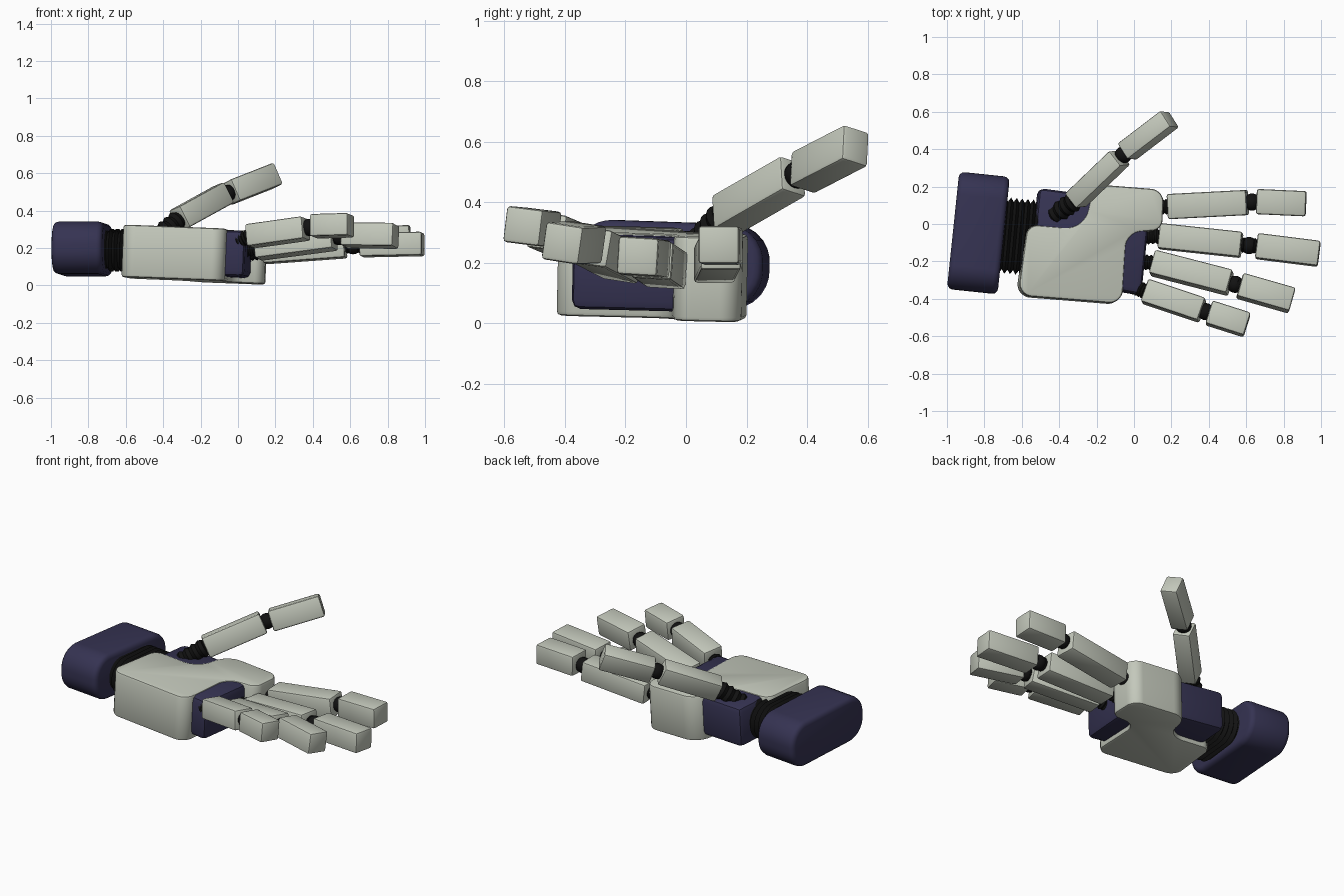
import bpy, bmesh
from math import pi, sin, cos, radians
from mathutils import Matrix, Vector

cube = bpy.data.objects.get("Cube")
if cube:
    bpy.data.objects.remove(cube, do_unlink=True)


def material(name, rgb, rough=0.6):
    m = bpy.data.materials.new(name)
    m.use_nodes = True
    m.diffuse_color = (*rgb, 1)
    node = m.node_tree.nodes["Principled BSDF"]
    node.inputs["Base Color"].default_value = (*rgb, 1)
    node.inputs["Roughness"].default_value = rough
    return m


SHELL = material("pale grey green", (0.55, 0.58, 0.50))
NAVY = material("dark navy", (0.036, 0.033, 0.085))
RUBBER = material("black rubber", (0.006, 0.006, 0.006))


def finish(bm, name, matrix, mat, bevel=0, segments=2):
    """Bevel the sharp edges and turn the bmesh into a placed object."""
    bmesh.ops.recalc_face_normals(bm, faces=bm.faces)
    if bevel:
        sharp = [e for e in bm.edges if e.calc_face_angle(0) > 0.6]
        bmesh.ops.bevel(bm, geom=sharp, offset=bevel, segments=segments,
                        profile=0.5, affect='EDGES', clamp_overlap=True)
    me = bpy.data.meshes.new(name)
    bm.to_mesh(me)
    bm.free()
    me.materials.append(mat)
    ob = bpy.data.objects.new(name, me)
    bpy.context.collection.objects.link(ob)
    ob.matrix_world = matrix
    bpy.ops.object.select_all(action='DESELECT')
    ob.select_set(True)
    bpy.context.view_layer.objects.active = ob
    bpy.ops.object.shade_smooth_by_angle(angle=radians(35))
    return ob


def fillet(corners, steps=7):
    """Round a polygon of (x, y, radius) corners."""
    out = []
    for i, (x, y, r) in enumerate(corners):
        p = Vector((x, y))
        a = (Vector(corners[i - 1][:2]) - p).normalized()
        b = (Vector(corners[(i + 1) % len(corners)][:2]) - p).normalized()
        half = a.angle(b) / 2
        centre = p + (a + b).normalized() * (r / sin(half))
        reach = r * cos(half) / sin(half)
        v0, v1 = p + a * reach - centre, p + b * reach - centre
        for k in range(steps + 1):
            out.append(centre + v0.lerp(v1, k / steps).normalized() * r)
    return out


def prism(name, outline, depth, matrix, mat, bevel, segments=2):
    """Extrude a flat outline symmetrically along local z."""
    bm = bmesh.new()
    low = [bm.verts.new((x, y, -depth / 2)) for x, y in outline]
    face = bm.faces.new(low)
    ext = bmesh.ops.extrude_face_region(bm, geom=[face], use_keep_orig=True)
    verts = [g for g in ext["geom"] if isinstance(g, bmesh.types.BMVert)]
    bmesh.ops.translate(bm, verts=verts, vec=(0, 0, depth))
    return finish(bm, name, matrix, mat, bevel, segments)


def frame(a, b, tilt=0):
    """Matrix at the middle of a-b, local x along it, local z roughly up."""
    a, b = Vector(a), Vector(b)
    x = (b - a).normalized()
    y = Vector((0, 0, 1)).cross(x).normalized() + Vector((0, 0, tilt))
    y = (y - x * y.dot(x)).normalized()
    m = Matrix((x, y, x.cross(y))).transposed().to_4x4()
    m.translation = (a + b) / 2
    return m, (b - a).length


def block(name, a, b, width, height, tilt=0):
    m, length = frame(a, b, tilt)
    bm = bmesh.new()
    bmesh.ops.create_cube(bm, size=1)
    bmesh.ops.scale(bm, vec=(length, width, height), verts=bm.verts)
    return finish(bm, name, m, SHELL, 0.012)


def bellows(name, a, b, radius, spread=0, ribs=4, sides=20):
    """Ribbed sleeve; spread widens the round section into a stadium."""
    m, length = frame(a, b)
    bm = bmesh.new()
    rings = []
    for i in range(2 * ribs + 1):
        r = radius * (1 if i % 2 else 0.8)
        x = (i / (2 * ribs) - 0.5) * length
        ring = []
        for k in range(sides):
            t = 2 * pi * (k + 0.5) / sides
            shift = spread if cos(t) > 0 else -spread
            ring.append(bm.verts.new((x, r * cos(t) + shift, r * sin(t))))
        rings.append(ring)
    for p, q in zip(rings, rings[1:]):
        for k in range(sides):
            n = (k + 1) % sides
            bm.faces.new((p[k], p[n], q[n], q[k]))
    bm.faces.new(rings[0])
    bm.faces.new(rings[-1])
    return finish(bm, name, m, RUBBER)


def ball(name, centre, radius):
    bm = bmesh.new()
    bmesh.ops.create_uvsphere(bm, u_segments=20, v_segments=12, radius=radius)
    return finish(bm, name, Matrix.Translation(centre), RUBBER)


# Wrist cuff: stadium section, extruded along the forearm
cuff_section = fillet([(-0.315, -0.14, 0.125), (0.315, -0.14, 0.125),
                       (0.315, 0.14, 0.125), (-0.315, 0.14, 0.125)])
to_forearm = Matrix(((0, 0, 1), (1, 0, 0), (0, 1, 0))).to_4x4()
cuff_place = (Matrix.Translation((-0.832, -0.048, 0.195))
              @ Matrix.Rotation(radians(-6), 4, 'Z')
              @ Matrix.Rotation(radians(-2), 4, 'X'))
prism("wrist_cuff", cuff_section, 0.272, cuff_place @ to_forearm, NAVY, 0.03, 3)
bellows("wrist_bellows", (-0.75, -0.055, 0.19), (-0.48, -0.08, 0.185),
        0.115, spread=0.09, ribs=9, sides=28)

# Palm: S-shaped shell around a chamfered core
tilt = Matrix.Rotation(radians(2.3), 4, 'Y') @ Matrix.Rotation(radians(-1.2), 4, 'X')
shell = fillet([(-0.575, -0.005, 0.06), (-0.628, -0.385, 0.07),
                (-0.07, -0.43, 0.07), (-0.045, -0.05, 0.09),
                (0.145, -0.035, 0.06), (0.155, 0.18, 0.07),
                (-0.22, 0.21, 0.11), (-0.275, -0.03, 0.12)])
prism("palm_shell", shell, 0.28,
      Matrix.Translation((0, 0, 0.153)) @ tilt, SHELL, 0.014)
core = [(-0.512, 0.19), (0.085, 0.11), (0.035, -0.38), (-0.56, -0.28)]
prism("palm_core", core, 0.245,
      Matrix.Translation((0, 0, 0.163)) @ tilt, NAVY, 0.03)

# Digits: root, then start and end of both segments, width, height, tilt
digits = {
    "index": ((0.10, 0.09, 0.18), (0.183, 0.093, 0.195), (0.607, 0.115, 0.24),
              (0.655, 0.12, 0.255), (0.92, 0.108, 0.26), 0.135, 0.125, 0),
    "middle": ((0.04, -0.07, 0.17), (0.135, -0.065, 0.178), (0.575, -0.112, 0.21),
               (0.655, -0.118, 0.215), (0.99, -0.16, 0.222), 0.135, 0.125, -0.06),
    "ring": ((0.01, -0.20, 0.185), (0.10, -0.208, 0.20), (0.515, -0.315, 0.255),
             (0.565, -0.33, 0.268), (0.845, -0.41, 0.265), 0.13, 0.125, -0.15),
    "little": ((0.0, -0.335, 0.235), (0.06, -0.36, 0.262), (0.365, -0.462, 0.305),
               (0.40, -0.475, 0.316), (0.605, -0.54, 0.322), 0.128, 0.12, -0.12),
    "thumb": ((-0.43, 0.045, 0.26), (-0.315, 0.125, 0.355), (-0.075, 0.355, 0.487),
              (-0.04, 0.385, 0.497), (0.192, 0.562, 0.588), 0.105, 0.125, -0.3),
}
for name, (root, a, b, c, d, width, height, lean) in digits.items():
    is_thumb = name == "thumb"
    bellows(name + "_root_joint", root, a, 0.055 if is_thumb else 0.042)
    block(name + "_lower_segment", a, b, width, height, lean)
    bellows(name + "_middle_joint", b, c, 0.042)
    ball(name + "_knuckle", (Vector(b) + Vector(c)) / 2, 0.046)
    block(name + "_tip_segment", c, d, width, height, lean)
